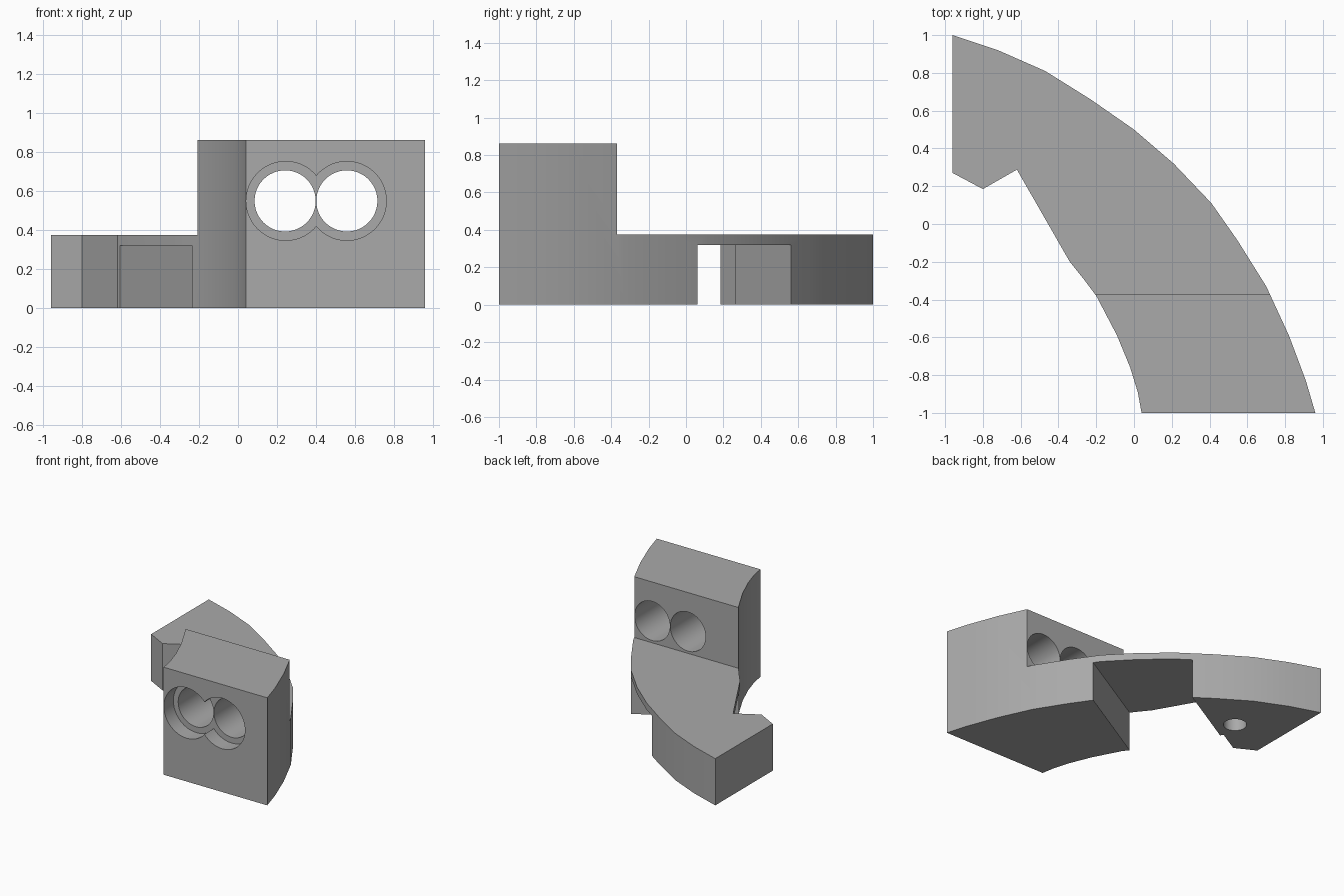
import bpy
import bmesh
from math import radians, cos, sin
from mathutils import Vector

cube = bpy.data.objects.get("Cube")
if cube:
    bpy.data.objects.remove(cube, do_unlink=True)

HEIGHT, LEDGE, SLOT_TOP = 0.863, 0.375, 0.32

grey = bpy.data.materials.new("plain grey")
grey.use_nodes = True
grey.diffuse_color = (0.4, 0.4, 0.4, 1)
grey.node_tree.nodes["Principled BSDF"].inputs["Base Color"].default_value = (0.4, 0.4, 0.4, 1)


def prism(name, outline, z0, z1):
    """Extrude a flat outline between two heights."""
    bm = bmesh.new()
    base = bm.faces.new([bm.verts.new((x, y, z0)) for x, y in outline])
    top = bmesh.ops.extrude_face_region(bm, geom=[base])["geom"]
    bmesh.ops.translate(bm, vec=(0, 0, z1 - z0),
                        verts=[g for g in top if isinstance(g, bmesh.types.BMVert)])
    bmesh.ops.recalc_face_normals(bm, faces=bm.faces)
    mesh = bpy.data.meshes.new(name)
    bm.to_mesh(mesh)
    bm.free()
    obj = bpy.data.objects.new(name, mesh)
    bpy.context.collection.objects.link(obj)
    mesh.materials.append(grey)
    return obj


def cylinder(name, start, end, radius):
    """Round cutter between two points."""
    a, b = Vector(start), Vector(end)
    bpy.ops.mesh.primitive_cylinder_add(
        vertices=48, radius=radius, depth=(b - a).length, location=(a + b) / 2,
        rotation=(b - a).to_track_quat("Z", "Y").to_euler())
    obj = bpy.context.object
    obj.name = name
    obj.data.materials.append(grey)
    return obj


def cut(target, cutter):
    """Subtract the cutter and discard it."""
    cutter.hide_render = True
    mod = target.modifiers.new("cut", "BOOLEAN")
    mod.operation, mod.solver, mod.object = "DIFFERENCE", "EXACT", cutter
    bpy.context.view_layer.objects.active = target
    bpy.ops.object.modifier_apply(modifier=mod.name)
    bpy.data.objects.remove(cutter, do_unlink=True)


# Curved arm: outer arc, then the notched tail and inner arc
outer = [(0.96, -1), (0.91, -0.83), (0.82, -0.59), (0.70, -0.33), (0.55, -0.09),
         (0.41, 0.11), (0.21, 0.32), (0, 0.5), (-0.23, 0.66), (-0.47, 0.81),
         (-0.72, 0.92), (-0.96, 1)]
inner = [(-0.96, 0.27), (-0.8, 0.185), (-0.62, 0.288), (-0.34, -0.2), (-0.26, -0.3),
         (-0.2, -0.38), (-0.09, -0.59), (-0.02, -0.76), (0.02, -0.89), (0.04, -1)]
arm = prism("curved_arm", outer + inner, 0, HEIGHT)

# Low ledge behind the tall front block
cut(arm, prism("ledge_cutter", [(-2, -0.37), (2, -0.37), (2, 2), (-2, 2)], LEDGE, 2))

# Slanted slot through the underside
c, s = cos(radians(30)), sin(radians(30))
slot = [(u * c - v * s, u * s + v * c)
        for u, v in ((-2, -0.169), (2, -0.169), (2, 0.532), (-2, 0.532))]
cut(arm, prism("slot_cutter", slot, -1, SLOT_TOP))

# Twin through holes with shallow counterbores
for x in (0.242, 0.559):
    cut(arm, cylinder("bore_cutter", (x, -1.5, 0.55), (x, 0, 0.55), 0.157))
for x in (0.245, 0.559):
    cut(arm, cylinder("counterbore_cutter", (x, -1.5, 0.55), (x, -0.88, 0.55), 0.203))

# Blind hole under the tail
cut(arm, cylinder("blind_hole_cutter", (-0.59, 0.455, -0.5), (-0.59, 0.455, 0.28), 0.085))

bpy.ops.object.select_all(action="DESELECT")
arm.select_set(True)
bpy.context.view_layer.objects.active = arm
bpy.ops.object.shade_smooth_by_angle(angle=radians(30))
